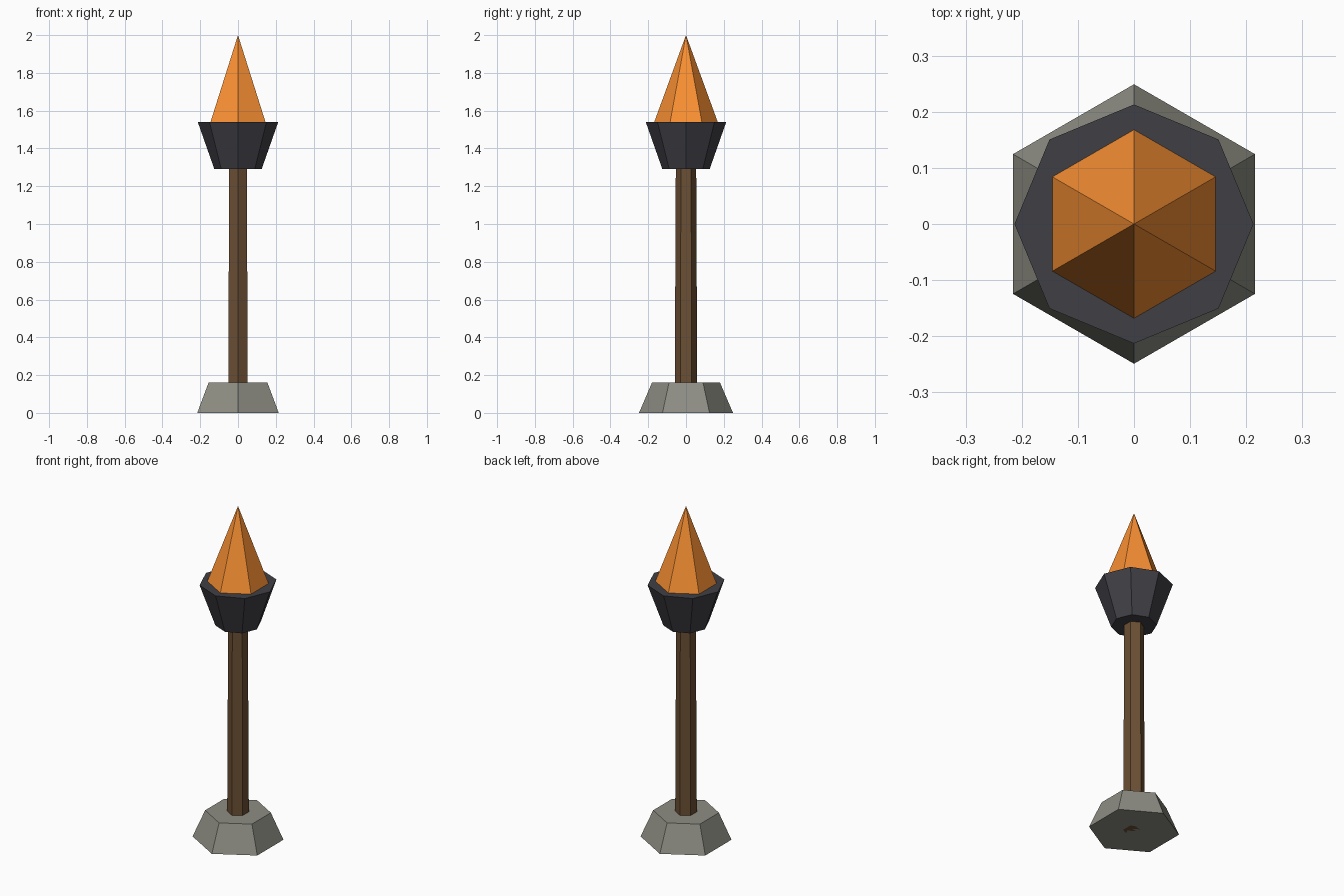
import bpy

if "Cube" in bpy.data.objects:
    bpy.data.objects.remove(bpy.data.objects["Cube"])


def tapered(name, sides, r_bottom, r_top, z0, z1, color):
    """Flat-faced upright prism/cone with a corner pointing to +y."""
    bpy.ops.mesh.primitive_cone_add(
        vertices=sides, radius1=r_bottom, radius2=r_top,
        depth=z1 - z0, location=(0, 0, (z0 + z1) / 2))
    ob = bpy.context.object
    ob.name = name
    mat = bpy.data.materials.new(name + "_colour")
    mat.diffuse_color = (*color, 1)
    mat.use_nodes = True
    mat.node_tree.nodes["Principled BSDF"].inputs["Base Color"].default_value = mat.diffuse_color
    ob.data.materials.append(mat)
    return ob


# Stone foot
tapered("stone_base", 6, 0.249, 0.18, 0.0, 0.16, (0.27, 0.27, 0.23))
# Wooden pole, running down through the foot
tapered("wooden_pole", 6, 0.06, 0.054, 0.0, 1.30, (0.15, 0.08, 0.035))
# Iron fire bowl
tapered("iron_bowl", 8, 0.125, 0.213, 1.29, 1.54, (0.05, 0.05, 0.06))
# Flame
tapered("flame", 6, 0.168, 0.0, 1.54, 2.0, (0.95, 0.28, 0.033))
